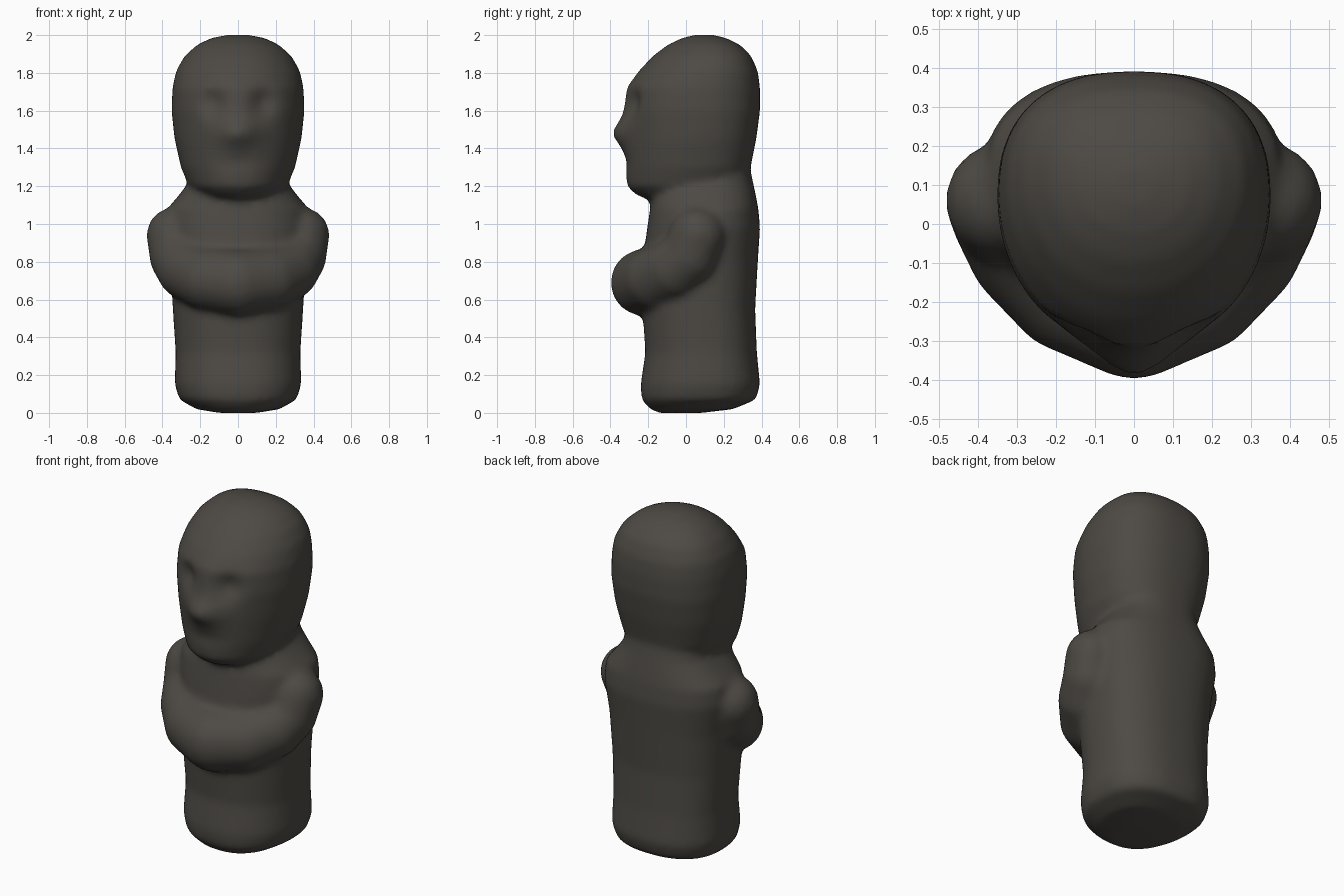
import bpy, bmesh
from math import sin, cos, pi, exp
from mathutils import Vector

cube = bpy.data.objects.get("Cube")
if cube:
    bpy.data.objects.remove(cube, do_unlink=True)

SIDES = 64
STEPS = 5

stone = bpy.data.materials.new("dark stone")
stone.use_nodes = True
colour = (0.075, 0.068, 0.058, 1)
stone.diffuse_color = colour
shader = stone.node_tree.nodes["Principled BSDF"]
shader.inputs["Base Color"].default_value = colour
shader.inputs["Roughness"].default_value = 0.9


def blend(rows):
    """Fill in even steps between neighbouring rows."""
    out = []
    for a, b in zip(rows, rows[1:]):
        out += [Vector(a).lerp(Vector(b), i / STEPS) for i in range(STEPS)]
    return out + [Vector(rows[-1])]


def power(v, n):
    return (abs(v) ** (2 / n)) * (1 if v >= 0 else -1)


def loft(bm, rows, front_n, back_n, relief=None):
    """Stack rings; each row is height, half width, front y, back y."""
    rings = []
    for z, w, front, back in blend([Vector(r) for r in rows]):
        mid = front * 0.45 + back * 0.55
        ring = []
        for i in range(SIDES):
            c, s = cos(2 * pi * i / SIDES), sin(2 * pi * i / SIDES)
            n = front_n if s < 0 else back_n
            x = w * power(c, n)
            y = mid + power(s, n) * (mid - front if s < 0 else back - mid)
            if relief and s < 0:
                y += relief(x, z)
            ring.append(bm.verts.new((x, y, z)))
        rings.append(ring)
    for a, b in zip(rings, rings[1:]):
        for i in range(SIDES):
            j = (i + 1) % SIDES
            bm.faces.new((a[i], a[j], b[j], b[i]))
    bm.faces.new(rings[0][::-1])
    bm.faces.new(rings[-1])


def bump(x, z, cx, cz, sx, sz, depth):
    return depth * exp(-((x - cx) / sx) ** 2 - ((z - cz) / sz) ** 2)


def face_relief(x, z):
    nose = bump(x, z, 0, 1.48, 0.1, 0.07, -0.065)
    eyes = sum(bump(x, z, side * 0.13, 1.64, 0.06, 0.07, 0.05) for side in (-1, 1))
    mouth = bump(x, z, 0, 1.32, 0.12, 0.03, 0.012)
    return nose + eyes + mouth


bm = bmesh.new()

# Torso and base
loft(bm, [
    (0.0, 0.1, -0.14, 0.08), (0.02, 0.22, -0.19, 0.25), (0.07, 0.31, -0.235, 0.37),
    (0.15, 0.335, -0.24, 0.392), (0.32, 0.33, -0.215, 0.375), (0.55, 0.345, -0.23, 0.366),
    (0.8, 0.36, -0.23, 0.38), (0.98, 0.385, -0.205, 0.392), (1.08, 0.375, -0.19, 0.383),
    (1.15, 0.315, -0.18, 0.37), (1.22, 0.262, -0.16, 0.355), (1.32, 0.24, -0.1, 0.335),
], 2.3, 2.4)

# Head with nose, eye hollows and mouth
loft(bm, [
    (1.13, 0.12, -0.2, 0.1), (1.155, 0.2, -0.265, 0.2), (1.2, 0.26, -0.312, 0.29),
    (1.3, 0.302, -0.322, 0.342), (1.45, 0.336, -0.325, 0.372), (1.6, 0.352, -0.33, 0.392),
    (1.72, 0.347, -0.315, 0.392), (1.81, 0.328, -0.25, 0.38), (1.89, 0.283, -0.175, 0.345),
    (1.95, 0.215, -0.095, 0.285), (1.985, 0.14, -0.02, 0.21), (2.002, 0.05, 0.05, 0.14),
], 2.0, 2.4, face_relief)

# Folded arms, swept from each shoulder to the joined hands
half_arm = [(0.335, 0.06, 0.94, 0.15), (0.315, 0.02, 0.83, 0.155),
            (0.265, -0.06, 0.76, 0.165), (0.16, -0.16, 0.71, 0.172), (0, -0.222, 0.69, 0.178)]
for side in (-1, 1):
    for x, y, z, r in blend([Vector(p) for p in half_arm]):
        ball = bmesh.ops.create_icosphere(bm, subdivisions=3, radius=r)
        bmesh.ops.translate(bm, verts=ball["verts"], vec=(side * x, y, z))

bmesh.ops.recalc_face_normals(bm, faces=bm.faces)
mesh = bpy.data.meshes.new("standing_figure")
bm.to_mesh(mesh)
bm.free()
mesh.materials.append(stone)
figure = bpy.data.objects.new("standing_figure", mesh)
bpy.context.collection.objects.link(figure)

# Fuse the parts into one softly worn surface
fuse = figure.modifiers.new("fuse", "REMESH")
fuse.mode = "VOXEL"
fuse.voxel_size = 0.02
fuse.use_smooth_shade = True
worn = figure.modifiers.new("worn", "SMOOTH")
worn.factor = 0.5
worn.iterations = 6
mesh.polygons.foreach_set("use_smooth", [True] * len(mesh.polygons))
